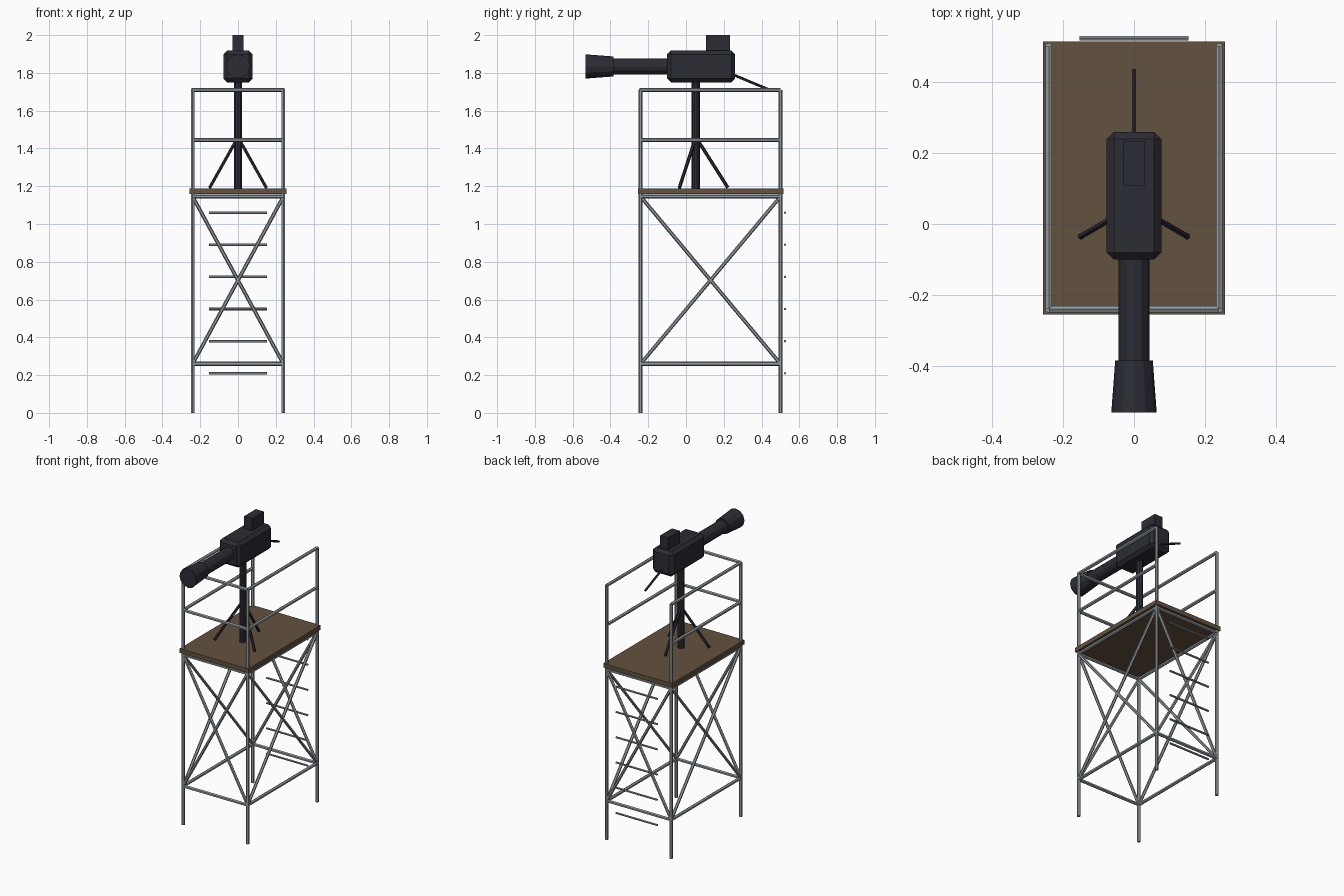
import bpy
import bmesh
from mathutils import Vector

if "Cube" in bpy.data.objects:
    bpy.data.objects.remove(bpy.data.objects["Cube"], do_unlink=True)


def material(name, rgb):
    m = bpy.data.materials.new(name)
    m.use_nodes = True
    color = (*rgb, 1)
    m.diffuse_color = color
    m.node_tree.nodes["Principled BSDF"].inputs["Base Color"].default_value = color
    return m


STEEL = material("galvanised steel", (0.30, 0.33, 0.35))
WOOD = material("brown planking", (0.125, 0.085, 0.05))
DARK = material("dark housing", (0.025, 0.025, 0.035))


def finish(name, bm, mat):
    mesh = bpy.data.meshes.new(name)
    bm.to_mesh(mesh)
    bm.free()
    mesh.materials.append(mat)
    ob = bpy.data.objects.new(name, mesh)
    bpy.context.collection.objects.link(ob)
    return ob


def rod(name, a, b, r, mat, sides=6, r_end=None):
    """Flat-sided tube from a to b, optionally tapered."""
    a, b = Vector(a), Vector(b)
    d = b - a
    bm = bmesh.new()
    bmesh.ops.create_cone(bm, cap_ends=True, segments=sides, radius1=r,
                          radius2=r if r_end is None else r_end, depth=d.length)
    turn = d.to_track_quat('Z', 'Y').to_matrix().to_4x4()
    turn.translation = (a + b) / 2
    bm.transform(turn)
    return finish(name, bm, mat)


def box(name, lo, hi, mat, bevel=0):
    lo, hi = Vector(lo), Vector(hi)
    bm = bmesh.new()
    bmesh.ops.create_cube(bm, size=1)
    for v in bm.verts:
        v.co = (lo + hi) / 2 + v.co * (hi - lo)
    if bevel:
        bmesh.ops.bevel(bm, geom=bm.edges[:], offset=bevel, segments=1, affect='EDGES')
    return finish(name, bm, mat)


# Tower footprint and heights
X, FRONT, BACK = 0.24, -0.24, 0.50
LOW, HIGH, MID_RAIL, TOP_RAIL = 0.26, 1.145, 1.445, 1.71
TUBE = 0.011
corners = {"front_right": (-X, FRONT), "front_left": (X, FRONT),
           "back_left": (X, BACK), "back_right": (-X, BACK)}
sides = {"front": ("front_right", "front_left"), "left": ("front_left", "back_left"),
         "back": ("back_left", "back_right"), "right": ("back_right", "front_right")}

# Posts
for name, c in corners.items():
    rod(name + "_post", (*c, 0), (*c, TOP_RAIL), TUBE, STEEL)

# Frame rings, cross braces and guard rails (the ladder side has no guard rail)
for name, (p, q) in sides.items():
    a, b = corners[p], corners[q]
    levels = {"lower_frame": LOW, "upper_frame": HIGH}
    if name != "back":
        levels.update(middle_rail=MID_RAIL, top_rail=TOP_RAIL)
    for part, z in levels.items():
        rod(f"{name}_{part}", (*a, z), (*b, z), TUBE, STEEL)
    rod(name + "_brace_rising", (*a, LOW), (*b, HIGH), TUBE * 0.9, STEEL)
    rod(name + "_brace_falling", (*a, HIGH), (*b, LOW), TUBE * 0.9, STEEL)

# Ladder rungs
for i in range(6):
    z = 0.21 + 0.17 * i
    rod(f"ladder_rung_{i + 1}", (-0.153, 0.524, z), (0.153, 0.524, z), 0.007, STEEL)

# Deck
box("deck", (-0.256, -0.255, 1.158), (0.256, 0.515, 1.187), WOOD)

# Pedestal with three splayed legs
PY = 0.052
rod("pedestal_column", (0, PY, 1.187), (0, PY, 1.76), 0.022, DARK, 10)
for name, x, y in (("left", 0.15, -0.035), ("right", -0.15, -0.035), ("back", 0, 0.222)):
    rod(name + "_pedestal_leg", (0, PY, 1.46), (x, y, 1.192), 0.009, DARK)

# Camera: housing, viewfinder, lens and pan handle
LENS_Z = 1.834
box("camera_body", (-0.077, -0.10, 1.75), (0.077, 0.26, 1.918), DARK, 0.02)
box("viewfinder", (-0.03, 0.107, 1.90), (0.03, 0.233, 2.0), DARK)
rod("lens_barrel", (0, -0.08, LENS_Z), (0, -0.40, LENS_Z), 0.043, DARK, 12)
rod("lens_hood", (0, -0.385, LENS_Z), (0, -0.531, LENS_Z), 0.053, DARK, 12, 0.064)
rod("pan_handle", (0, 0.22, 1.803), (0, 0.435, 1.713), 0.007, DARK)
